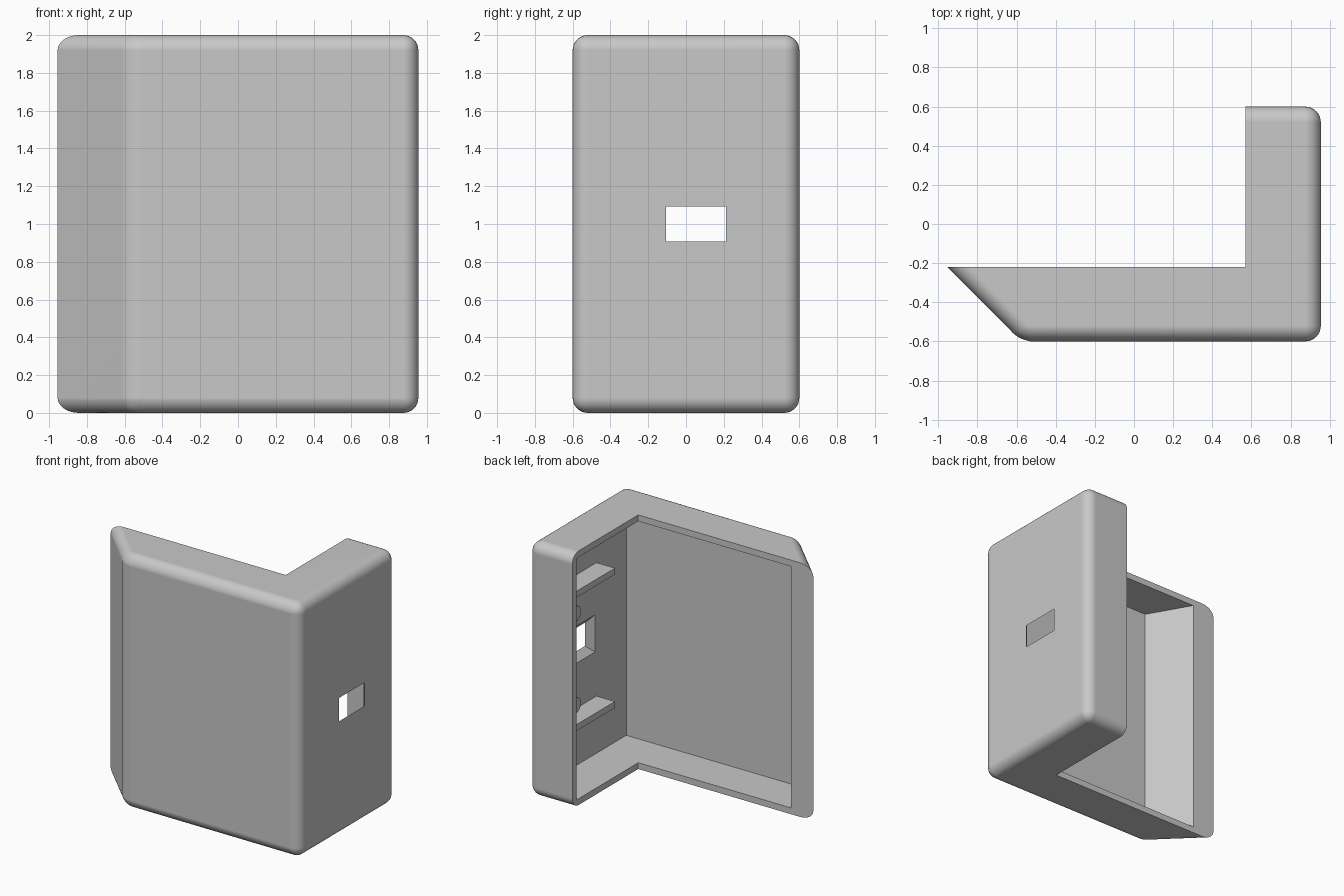
import bpy, bmesh, math
from mathutils import Matrix

cube = bpy.data.objects.get("Cube")
if cube:
    bpy.data.objects.remove(cube, do_unlink=True)

HEIGHT = 2.0
WALL = 0.05
X, Y = 0.955, 0.6           # half width and half depth
IN_X, IN_Y = 0.57, -0.22    # open inner faces of the L

grey = bpy.data.materials.new("plain grey")
grey.use_nodes = True
colour = (0.58, 0.58, 0.58, 1)
grey.diffuse_color = colour
grey.node_tree.nodes["Principled BSDF"].inputs["Base Color"].default_value = colour


def make_object(name, bm):
    bmesh.ops.recalc_face_normals(bm, faces=bm.faces)
    mesh = bpy.data.meshes.new(name)
    bm.to_mesh(mesh)
    bm.free()
    mesh.materials.append(grey)
    obj = bpy.data.objects.new(name, mesh)
    bpy.context.collection.objects.link(obj)
    return obj


def prism(outline, z0, z1):
    bm = bmesh.new()
    base = bm.faces.new([bm.verts.new((x, y, z0)) for x, y in outline])
    top = bmesh.ops.extrude_face_region(bm, geom=[base])["geom"]
    verts = [v for v in top if isinstance(v, bmesh.types.BMVert)]
    bmesh.ops.translate(bm, verts=verts, vec=(0, 0, z1 - z0))
    return bm


def box(x0, x1, y0, y1, z0, z1):
    return prism([(x0, y0), (x1, y0), (x1, y1), (x0, y1)], z0, z1)


def cut(target, cutter):
    cutter.hide_render = True
    mod = target.modifiers.new("cut", 'BOOLEAN')
    mod.operation = 'DIFFERENCE'
    mod.solver = 'EXACT'
    mod.object = cutter
    evaluated = target.evaluated_get(bpy.context.evaluated_depsgraph_get())
    mesh = bpy.data.meshes.new_from_object(evaluated)
    target.modifiers.clear()
    target.data = mesh
    bpy.data.objects.remove(cutter, do_unlink=True)


def shade(obj):
    bpy.ops.object.select_all(action='DESELECT')
    obj.select_set(True)
    bpy.context.view_layer.objects.active = obj
    bpy.ops.object.shade_smooth_by_angle(angle=math.radians(30))


# Outer L-shaped body, rounded on every edge that does not border the open faces
chamfer = Y + IN_Y
bm = prism([(-X, IN_Y), (chamfer - X, -Y), (X, -Y), (X, Y), (IN_X, Y), (IN_X, IN_Y)], 0, HEIGHT)


def on_inner_face(edge):
    return (all(abs(v.co.y - IN_Y) < 0.001 for v in edge.verts)
            or all(abs(v.co.x - IN_X) < 0.001 for v in edge.verts))


bmesh.ops.bevel(bm, geom=[e for e in bm.edges if not on_inner_face(e)], offset=0.08,
                offset_type='OFFSET', segments=8, profile=0.5, affect='EDGES',
                clamp_overlap=True)
shell = make_object("housing_shell", bm)

# Cavity, open towards the inside of the L
ix, iy = X - WALL, Y - WALL
cavity = [(-0.8, -0.15), (-0.76, IN_Y), (-0.57, -iy), (ix, -iy), (ix, iy), (0.5, iy), (0.5, -0.15)]
cut(shell, make_object("cavity_cutter", prism(cavity, WALL, HEIGHT - WALL)))

# Side port that flares towards the inside
bm = box(ix - 0.005, X + 0.005, -0.095, 0.2, 0.92, 1.08)
for v in bm.verts:
    grow = 0.0715 if v.co.x < X - 0.01 else -0.0065
    v.co.y += math.copysign(grow, v.co.y - 0.05)
    v.co.z += math.copysign(grow, v.co.z - 1)
cut(shell, make_object("port_cutter", bm))
shade(shell)
normals = shell.modifiers.new("flat panels", 'WEIGHTED_NORMAL')
normals.keep_sharp = True

# Mirrored support ledges and round pegs on the inside of the side wall
for label, side in (("lower", -1), ("upper", 1)):
    z = 1 + side * 0.525
    make_object(label + "_ledge", box(0.745, ix + 0.01, -0.18, 0.42, z - 0.025, z + 0.025))

    bm = bmesh.new()
    length = ix + 0.01 - 0.76
    place = Matrix.Translation((0.76 + length / 2, 0.28, 1 + side * 0.36))
    bmesh.ops.create_cone(bm, cap_ends=True, segments=32, radius1=0.06, radius2=0.06,
                          depth=length, matrix=place @ Matrix.Rotation(math.pi / 2, 4, 'Y'))
    shade(make_object(label + "_peg", bm))
